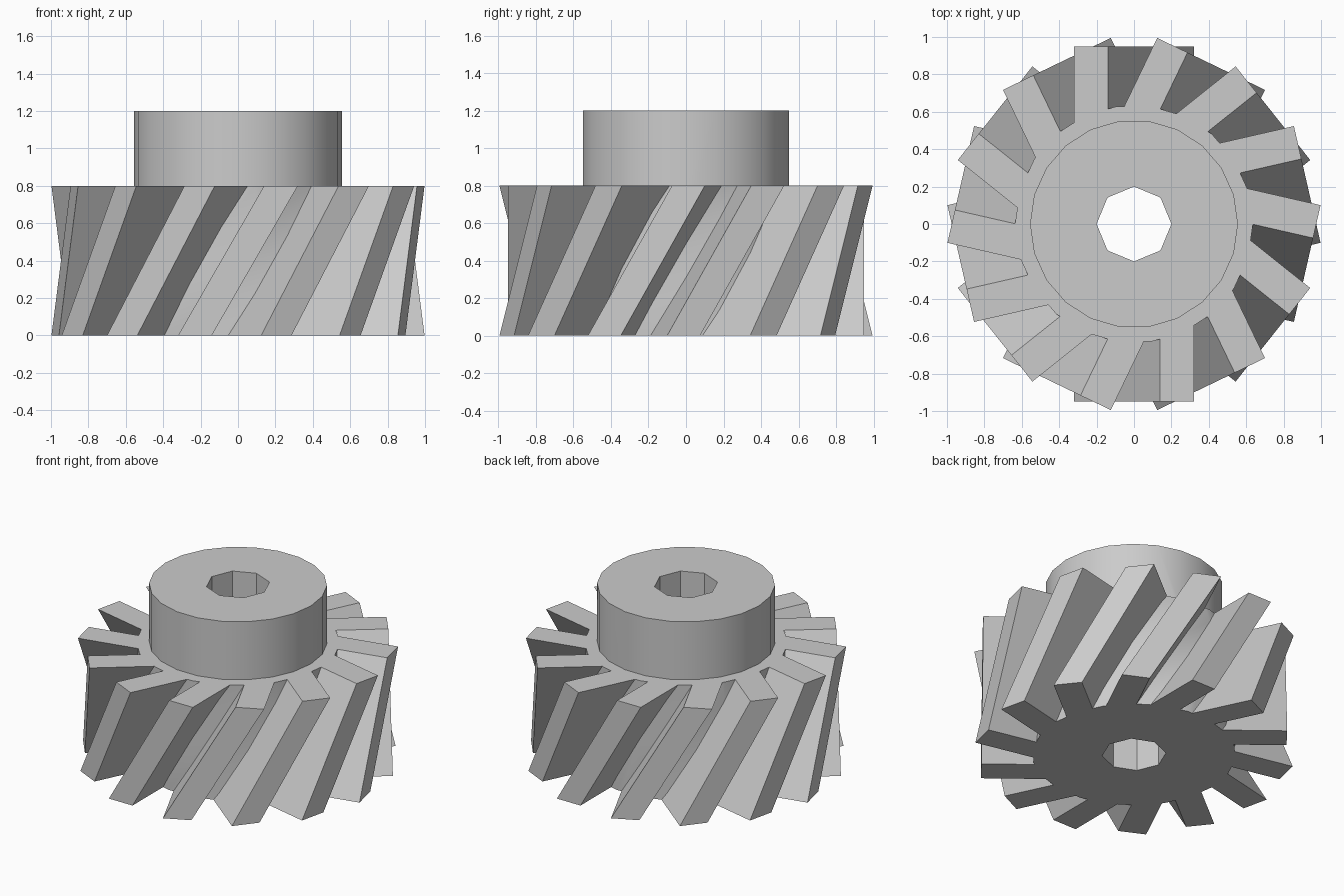
import bpy, bmesh
from math import pi, radians
from mathutils import Matrix, Vector

if "Cube" in bpy.data.objects:
    bpy.data.objects.remove(bpy.data.objects["Cube"])

TEETH = 14
HEIGHT = 0.8

steel = bpy.data.materials.new("grey steel")
steel.use_nodes = True
grey = (0.6, 0.6, 0.6, 1)
steel.diffuse_color = grey
steel.node_tree.nodes["Principled BSDF"].inputs["Base Color"].default_value = grey


def make_object(name, bm):
    mesh = bpy.data.meshes.new(name)
    bmesh.ops.recalc_face_normals(bm, faces=bm.faces)
    bm.to_mesh(mesh)
    bm.free()
    mesh.materials.append(steel)
    obj = bpy.data.objects.new(name, mesh)
    bpy.context.collection.objects.link(obj)
    return obj


def cylinder(name, radius, z0, z1, sides):
    bm = bmesh.new()
    bmesh.ops.create_cone(bm, cap_ends=True, segments=sides, radius1=radius,
                          radius2=radius, depth=z1 - z0,
                          matrix=Matrix.Translation((0, 0, (z0 + z1) / 2))
                          @ Matrix.Rotation(pi / 2, 4, "Z"))
    return make_object(name, bm)


def combine(target, tool, operation):
    mod = target.modifiers.new(operation.lower(), "BOOLEAN")
    mod.operation = operation
    mod.solver = "EXACT"
    mod.use_self = True
    mod.object = tool
    bpy.context.view_layer.objects.active = target
    bpy.ops.object.modifier_apply(modifier=mod.name)
    bpy.data.objects.remove(tool)


# Slanted teeth: blocks sheared along the rim, repeated around the axis
bm = bmesh.new()
for i in range(TEETH):
    turn = Matrix.Rotation(2 * pi * i / TEETH, 4, "Z")
    verts = bmesh.ops.create_cube(bm, size=1)["verts"]
    for v in verts:
        lean = -0.46 * v.co.z
        spot = Vector((0.18 * v.co.x + lean, 0.735 + 0.43 * v.co.y,
                       HEIGHT * (v.co.z + 0.5)))
        v.co = turn @ spot
teeth = make_object("teeth", bm)

# Gear body: core, raised hub and teeth, pierced by the bore
gear = cylinder("helical_gear", 0.636, 0, HEIGHT, 22)
combine(gear, cylinder("hub", 0.556, 0.4, 1.2, 22), "UNION")
combine(gear, teeth, "UNION")
combine(gear, cylinder("bore", 0.2, -0.2, 1.4, 8), "DIFFERENCE")

# Merge coplanar pieces and smooth the round walls
bm = bmesh.new()
bm.from_mesh(gear.data)
bmesh.ops.remove_doubles(bm, verts=bm.verts, dist=0.0005)
bmesh.ops.dissolve_limit(bm, angle_limit=radians(1), verts=bm.verts, edges=bm.edges)
bm.to_mesh(gear.data)
bm.free()
bpy.ops.object.select_all(action="DESELECT")
gear.select_set(True)
bpy.context.view_layer.objects.active = gear
bpy.ops.object.shade_smooth_by_angle(angle=radians(30))
